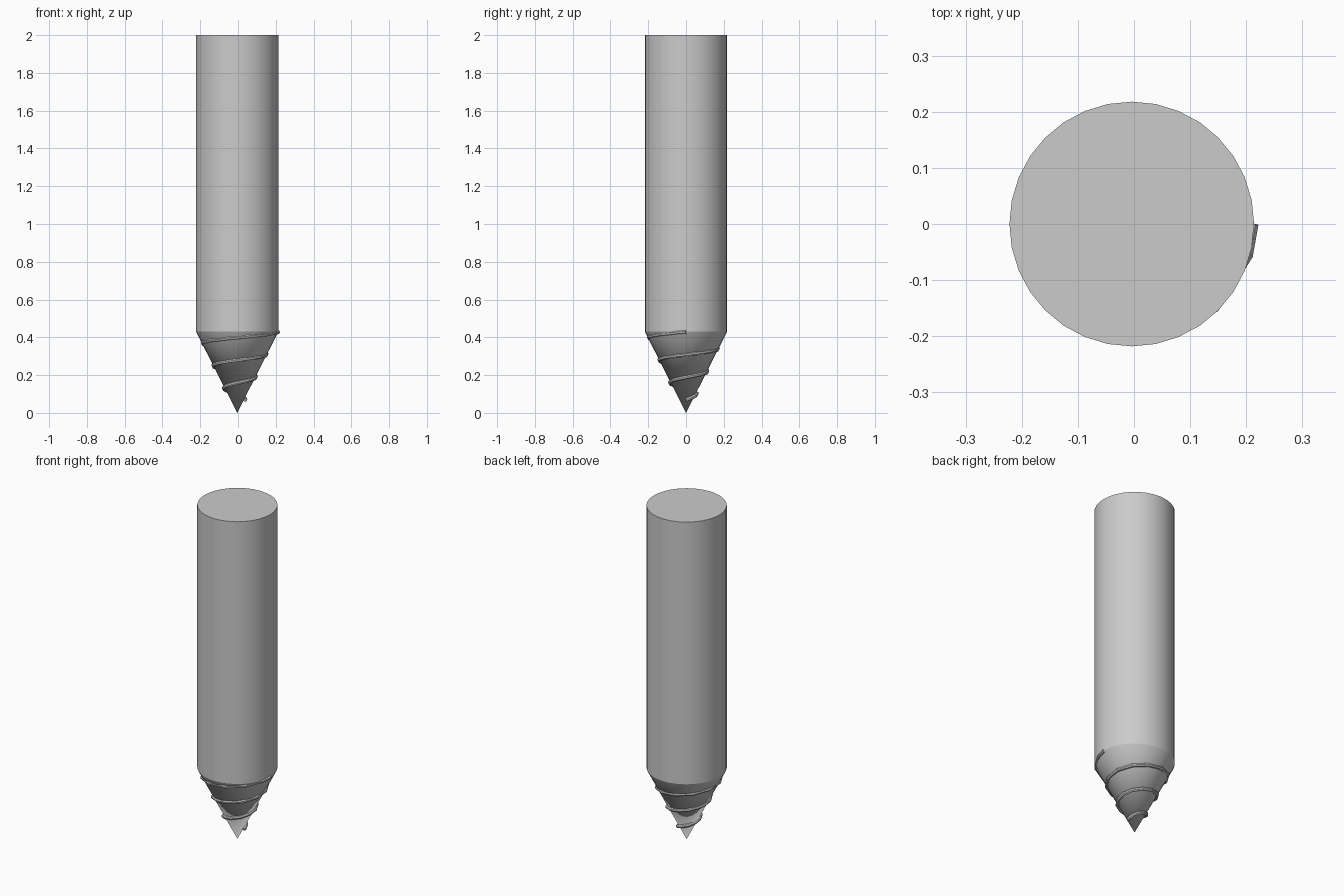
import bpy, math

if "Cube" in bpy.data.objects:
    bpy.data.objects.remove(bpy.data.objects["Cube"])

CX = -0.004      # axis position
R = 0.218        # shaft radius
Z_CONE = 0.43    # height where the tip meets the shaft


def smooth(obj):
    bpy.ops.object.select_all(action='DESELECT')
    obj.select_set(True)
    bpy.context.view_layer.objects.active = obj
    bpy.ops.object.shade_smooth_by_angle(angle=math.radians(30))


# Shaft
bpy.ops.mesh.primitive_cylinder_add(vertices=32, radius=R, depth=2 - Z_CONE,
                                    location=(CX, 0, (2 + Z_CONE) / 2))
shaft = bpy.context.object
shaft.name = "shaft"
smooth(shaft)

# Pointed tip
bpy.ops.mesh.primitive_cone_add(vertices=32, radius1=0, radius2=R, depth=Z_CONE,
                                location=(CX, 0, Z_CONE / 2))
tip = bpy.context.object
tip.name = "pointed_tip"
smooth(tip)

# Conical spiral thread: three turns, 12 segments per turn
angles = [0] + [15 + 30 * i for i in range(36)] + [1080]
curve = bpy.data.curves.new("thread", 'CURVE')
curve.dimensions = '3D'
curve.bevel_depth = 0.0105
curve.bevel_resolution = 2
curve.use_fill_caps = True
spline = curve.splines.new('POLY')
spline.points.add(len(angles) - 1)
for point, deg in zip(spline.points, angles):
    t = deg / 1080
    a = math.radians(deg)
    r = 0.042 + (0.216 - 0.042) * t
    point.co = (CX + r * math.cos(a), r * math.sin(a), 0.068 + 0.36 * t, 1)
thread = bpy.data.objects.new("thread", curve)
bpy.context.collection.objects.link(thread)
bpy.ops.object.select_all(action='DESELECT')
thread.select_set(True)
bpy.context.view_layer.objects.active = thread
bpy.ops.object.convert(target='MESH')
smooth(bpy.context.object)
